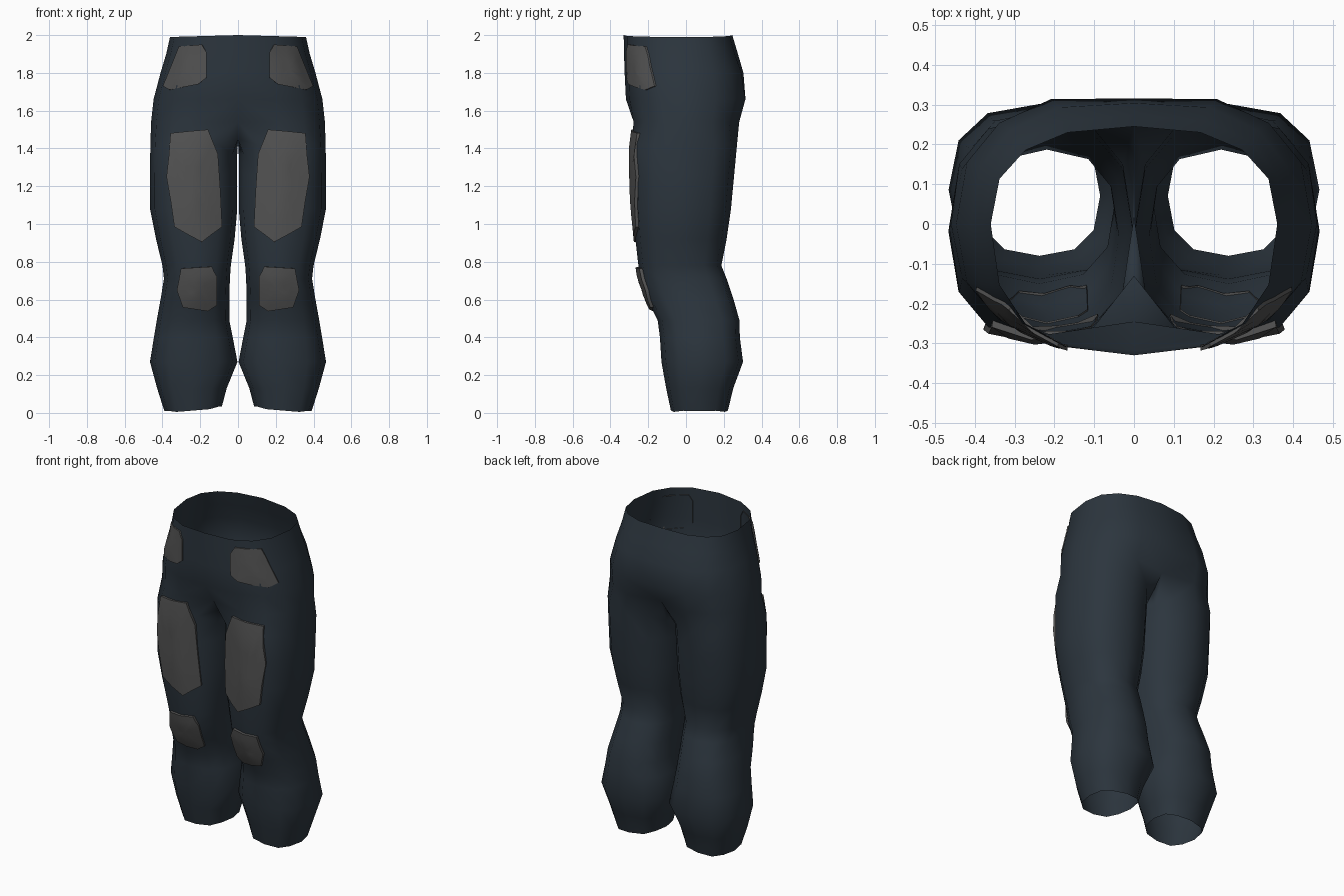
import bpy, bmesh, math
from mathutils import Vector
from mathutils.bvhtree import BVHTree

if "Cube" in bpy.data.objects:
    bpy.data.objects.remove(bpy.data.objects["Cube"])


def material(name, rgb):
    m = bpy.data.materials.new(name)
    m.diffuse_color = (*rgb, 1)
    m.use_nodes = True
    m.node_tree.nodes["Principled BSDF"].inputs["Base Color"].default_value = m.diffuse_color
    return m


CLOTH = material("dark_blue_grey_cloth", (0.025, 0.036, 0.048))
PAD = material("grey_pad", (0.088, 0.088, 0.088))


def oval(deg, x0, x1, yf, yb, yc, n=2.5):
    """Point on a squarish oval; 0 degrees is the outer side, -90 the front."""
    c, s = math.cos(math.radians(deg)), math.sin(math.radians(deg))
    c = math.copysign(abs(c) ** (2 / n), c) if abs(c) > 1e-6 else 0
    s = math.copysign(abs(s) ** (2 / n), s)
    x = (x0 + x1) / 2 + (x1 - x0) / 2 * c
    return x, yc + s * ((yb - yc) if s > 0 else (yc - yf))


def finish(bm, name, mat, angle):
    me = bpy.data.meshes.new(name)
    bm.to_mesh(me)
    me.materials.append(mat)
    ob = bpy.data.objects.new(name, me)
    bpy.context.collection.objects.link(ob)
    bpy.ops.object.select_all(action='DESELECT')
    ob.select_set(True)
    bpy.context.view_layer.objects.active = ob
    bpy.ops.object.shade_smooth_by_angle(angle=math.radians(angle))
    mod = ob.modifiers.new("other_side", 'MIRROR')
    mod.merge_threshold = 0.002
    return ob


# Trousers: half rings round the hips, then full rings down one leg
bm = bmesh.new()
# z, half width, front y, back y, back cleft depth
hips = [(1.99, .36, -.33, .245, 0), (1.90, .38, -.328, .275, 0),
        (1.80, .41, -.325, .312, .008), (1.66, .447, -.318, .335, .02),
        (1.54, .46, -.295, .30, .05)]
rings = []
for k, (z, w, yf, yb, cleft) in enumerate(hips):
    ring = []
    for i in range(9):
        x, y = oval(-90 + i * 22.5, -w, w, yf, yb, 0)
        if i == 8:
            y -= cleft
        dz = .01 * (1 - x / w) if k == 0 else 0
        if k == 4 and i == 0:       # front of the fork tucks in
            y += .05
        ring.append(bm.verts.new((x, y, z + dz)))
    rings.append(ring)
for a, b in zip(rings, rings[1:]):
    for i in range(8):
        bm.faces.new((a[i], b[i], b[i + 1], a[i + 1]))

# Crotch seam closes the last hip ring into the top of the leg
seam = [bm.verts.new((0, y, z)) for y, z in ((.16, 1.46), (.02, 1.43), (-.13, 1.45))]
prev = rings[-1] + seam
# z, inner x, outer x, front y, back y
leg = [(1.42, .004, .464, -.29, .27), (1.26, .004, .466, -.285, .255),
       (1.08, .004, .466, -.28, .238), (.92, .018, .434, -.268, .215),
       (.78, .038, .40, -.252, .187), (.71, .043, .392, -.242, .215),
       (.60, .046, .41, -.205, .252), (.49, .046, .43, -.15, .283),
       (.40, .028, .445, -.138, .285), (.27, .003, .466, -.13, .302),
       (.13, .06, .428, -.105, .25), (.01, .085, .39, -.08, .222)]
for k, (z, x0, x1, yf, yb) in enumerate(leg):
    ring = []
    for i in range(12):
        x, y = oval(-120 + i * 30, x0, x1, yf, yb, (yf + yb) / 2)
        dz = 0
        if k == 0 and i > 8:        # stay beneath the seam
            dz = -.05
        if k == len(leg) - 1:       # slanted hem
            dz = .025 * (x1 - x) / (x1 - x0) - .01 * (abs(x - .24) < .1)
        ring.append(bm.verts.new((x, y, z + dz)))
    for i in range(12):
        j = (i + 1) % 12
        bm.faces.new((prev[i], ring[i], ring[j], prev[j]))
    prev = ring
bm.normal_update()
surface = BVHTree.FromBMesh(bm)
finish(bm, "trousers", CLOTH, 75)
bm.free()


def pad(name, outline, lift, rings=(1, .66, .33)):
    """Thin shaped plate that follows the cloth, with a short rim."""
    bm = bmesh.new()
    pts = []
    for a, b in zip(outline, outline[1:] + outline[:1]):
        pts += [Vector(a), (Vector(a) + Vector(b)) / 2]
    mid = sum(pts, Vector((0, 0))) / len(pts)

    def drop(p, off):
        hit, nor, _, _ = surface.ray_cast(Vector((p.x, -2, p.y)), Vector((0, 1, 0)))
        if hit is None:
            hit, nor, _, _ = surface.find_nearest(Vector((p.x, -.2, p.y)))
        out = Vector((nor.x * .5, -1, nor.z * .3)).normalized()
        return bm.verts.new(hit + out * off)

    loops = [[drop(p, -.004) for p in pts]]
    loops += [[drop(mid + (p - mid) * s, lift) for p in pts] for s in rings]
    n = len(pts)
    for a, b in zip(loops, loops[1:]):
        for i in range(n):
            bm.faces.new((a[i], a[(i + 1) % n], b[(i + 1) % n], b[i]))
    centre = drop(mid, lift)
    for i in range(n):
        bm.faces.new((loops[-1][i], loops[-1][(i + 1) % n], centre))
    bmesh.ops.recalc_face_normals(bm, faces=bm.faces)
    if centre.normal.y > 0 or sum(f.normal.y for f in centre.link_faces) > 0:
        bmesh.ops.reverse_faces(bm, faces=bm.faces)
    finish(bm, name, PAD, 40)
    bm.free()


# Pads on the hips, thighs and knees, mirrored to the other leg
pad("hip_pad", [(.19, 1.95), (.31, 1.94), (.35, 1.84), (.395, 1.73), (.36, 1.71),
                (.21, 1.74), (.167, 1.775), (.167, 1.91)], .009)
pad("thigh_pad", [(.16, 1.5), (.355, 1.48), (.373, 1.25), (.335, .985),
                  (.193, .905), (.09, .985), (.108, 1.37)], .017)
pad("knee_pad", [(.14, .775), (.30, .765), (.322, .65), (.29, .56),
                 (.16, .54), (.118, .57), (.116, .72)], .017)
